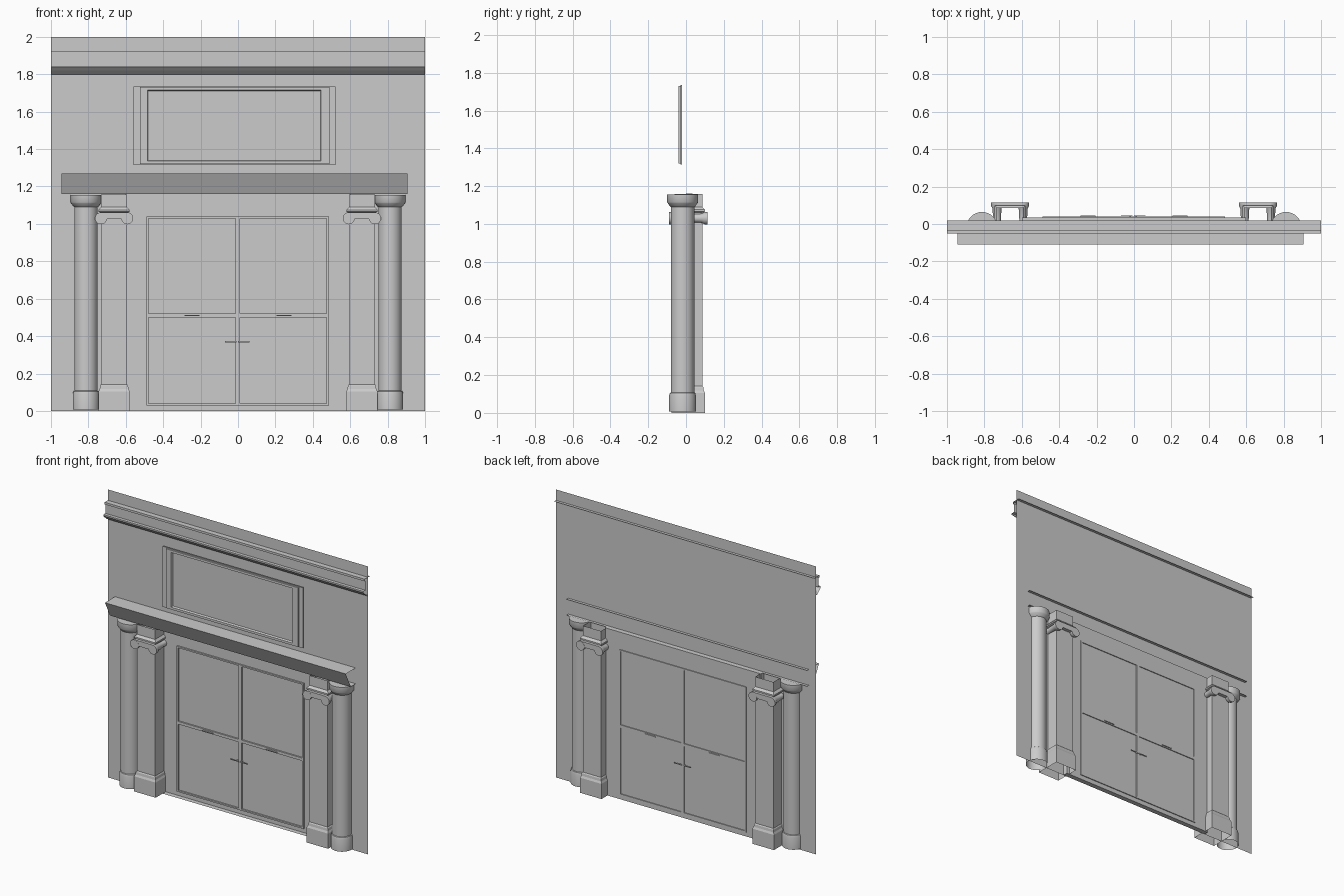
import bpy, bmesh, math
from mathutils import Matrix

if "Cube" in bpy.data.objects:
    bpy.data.objects.remove(bpy.data.objects["Cube"])


def finish(name, bm, smooth=False):
    bmesh.ops.recalc_face_normals(bm, faces=bm.faces)
    me = bpy.data.meshes.new(name)
    bm.to_mesh(me)
    bm.free()
    ob = bpy.data.objects.new(name, me)
    bpy.context.collection.objects.link(ob)
    if smooth:
        bpy.ops.object.select_all(action='DESELECT')
        ob.select_set(True)
        bpy.context.view_layer.objects.active = ob
        bpy.ops.object.shade_smooth_by_angle(angle=math.radians(35))
    return ob


def add_box(bm, x0, x1, y0, y1, z0, z1):
    m = Matrix.Translation(((x0 + x1) / 2, (y0 + y1) / 2, (z0 + z1) / 2))
    bmesh.ops.create_cube(bm, size=1, matrix=m @ Matrix.Diagonal((x1 - x0, y1 - y0, z1 - z0, 1)))


def add_quad(bm, *pts):
    bm.faces.new([bm.verts.new(p) for p in pts])


def bridge(bm, rings):
    for a, b in zip(rings, rings[1:]):
        n = len(a)
        for i in range(n):
            bm.faces.new((a[i], a[(i + 1) % n], b[(i + 1) % n], b[i]))


def sweep_x(name, profile, x0, x1):
    """Open (y, z) profile drawn out along x, without end caps."""
    bm = bmesh.new()
    rows = [[bm.verts.new((x, y, z)) for x in (x0, x1)] for y, z in profile]
    for a, b in zip(rows, rows[1:]):
        bm.faces.new((a[0], a[1], b[1], b[0]))
    return finish(name, bm)


def add_lathe(bm, profile, place, n=32, cap=(False, False)):
    """(radius, height) profile turned around an axis; place maps (a, b, h) to xyz."""
    rings = [[bm.verts.new(place(r * math.cos(2 * math.pi * i / n), r * math.sin(2 * math.pi * i / n), h))
              for i in range(n)] for r, h in profile]
    bridge(bm, rings)
    for use, ring in zip(cap, (rings[0], rings[-1])):
        if use:
            bm.faces.new(ring)


# wall sheet around the door opening, with a shallow recess behind it
OW, OT, RY = 0.60, 1.16, 0.034
bm = bmesh.new()
for s in (-1, 1):
    add_quad(bm, (s * OW, 0, 0), (s, 0, 0), (s, 0, OT), (s * OW, 0, OT))
    add_quad(bm, (s * OW, 0, 0), (s * OW, RY, 0), (s * OW, RY, OT), (s * OW, 0, OT))
add_quad(bm, (-1, 0, OT), (1, 0, OT), (1, 0, 2), (-1, 0, 2))
for z in (0, OT):
    add_quad(bm, (-OW, 0, z), (OW, 0, z), (OW, RY, z), (-OW, RY, z))
add_quad(bm, (-OW, RY, 0), (OW, RY, 0), (OW, RY, OT), (-OW, RY, OT))
bmesh.ops.remove_doubles(bm, verts=bm.verts, dist=1e-5)
finish("wall", bm)

# cornice mouldings and sloped ledge
sweep_x("cornice", [(0.02, 1.925), (-0.036, 1.925), (-0.036, 1.91), (-0.028, 1.91), (-0.028, 1.845),
                    (-0.05, 1.845), (-0.05, 1.835), (-0.035, 1.82), (-0.012, 1.80), (0, 1.80)], -1, 1)
sweep_x("ledge", [(0.02, 1.27), (-0.11, 1.27), (-0.055, 1.16), (0.02, 1.16)], -0.945, 0.905)

# sign panel: raised rim with a sunken field
bm = bmesh.new()
rects = [(-0.56, 0.52, 1.315, 1.735, -0.022), (-0.56, 0.52, 1.315, 1.735, -0.03),
         (-0.525, 0.49, 1.319, 1.731, -0.03), (-0.525, 0.49, 1.319, 1.731, -0.04),
         (-0.485, 0.445, 1.335, 1.715, -0.04), (-0.48, 0.44, 1.34, 1.71, -0.027)]
rings = [[bm.verts.new(p) for p in ((a, y, c), (b, y, c), (b, y, d), (a, y, d))] for a, b, c, d, y in rects]
bridge(bm, rings)
bm.faces.new(rings[0])
bm.faces.new(rings[-1])
finish("upper_panel", bm)

# door frame bars
bm = bmesh.new()
for x0, x1 in ((-0.49, -0.478), (-0.013, 0.01), (0.474, 0.486)):
    add_box(bm, x0, x1, 0.024, 0.04, 0.03, 1.04)
for z0, z1 in ((0.03, 0.04), (0.50, 0.52), (1.03, 1.04)):
    add_box(bm, -0.49, 0.486, 0.024, 0.04, z0, z1)
finish("door_frame", bm)

# thin plates on the middle rail
for side, x in (("left", -0.245), ("right", 0.245)):
    bm = bmesh.new()
    add_box(bm, x - 0.04, x + 0.04, 0.014, 0.046, 0.508, 0.512)
    finish("rail_plate_" + side, bm)

# lever handles on both door faces
bm = bmesh.new()
for s in (-1, 1):
    cx = -0.004 + s * 0.035
    for y0 in (0.014, 0.042):
        add_box(bm, cx - 0.03, cx + 0.03, y0, y0 + 0.004, 0.367, 0.373)
    add_box(bm, cx - s * 0.02 - 0.004, cx - s * 0.02 + 0.004, 0.016, 0.044, 0.366, 0.374)
finish("door_handles", bm)

column = [(0.071, 0.008), (0.071, 0.09), (0.067, 0.105), (0.0625, 0.108), (0.0625, 1.09), (0.066, 1.092),
          (0.079, 1.11), (0.0825, 1.115), (0.0825, 1.155)]
# (half size, height) of the square pilaster sections
pilaster = [(0.0, 0.083, 0.0), (0.0, 0.083, 0.105), (0.0, 0.077, 0.118), (0.0, 0.075, 0.135), (0.0, 0.07, 0.142),
            (0.0, 0.07, 1.0), (0.0, 0.07, 1.06), (0.0, 0.083, 1.065), (0.0, 0.083, 1.075), (0.0, 0.069, 1.09),
            (0.0, 0.069, 1.158)]
volute = [(0.032, -0.103), (0.032, -0.085), (0.024, -0.07), (0.02, 0), (0.024, 0.07), (0.032, 0.085), (0.032, 0.103)]
PY = 0.012

for side, s in (("left", -1), ("right", 1)):
    # round column
    bm = bmesh.new()
    add_lathe(bm, column, lambda a, b, h: (s * 0.8125 + a, -0.018 + b, h), cap=(False, True))
    finish("column_" + side, bm, True)

    # hollow square pilaster
    cx = s * 0.6625
    bm = bmesh.new()
    bridge(bm, [[bm.verts.new((cx + i * w, PY + j * (w + 0.005), z))
                 for i, j in ((-1, -1), (1, -1), (1, 1), (-1, 1))] for _, w, z in pilaster])
    finish("pilaster_" + side, bm)

    # scroll capital: two waisted rolls and face bands between them
    bm = bmesh.new()
    for t in (-1, 1):
        add_lathe(bm, volute, lambda a, b, h: (cx + t * 0.07 + a, PY + h, 1.03 + b), n=20, cap=(True, True))
        y = PY + t * 0.09
        add_box(bm, cx - 0.07, cx + 0.07, y - 0.012, y + 0.012, 1.025, 1.062)
    finish("scroll_capital_" + side, bm, True)
